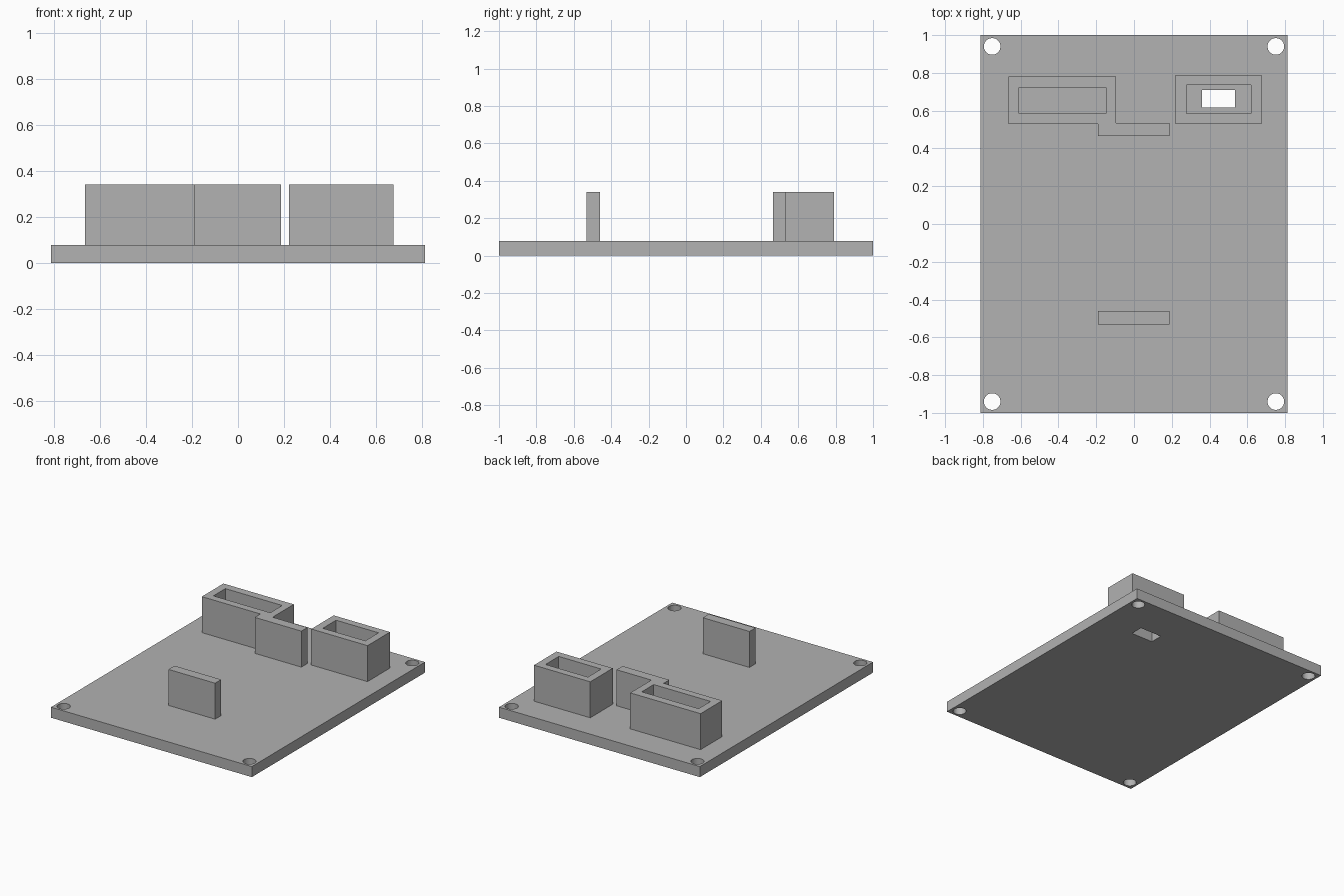
import bpy, bmesh

cube = bpy.data.objects.get("Cube")
if cube:
    bpy.data.objects.remove(cube)

BASE, TOP = 0.077, 0.34

grey = bpy.data.materials.new("plain_grey")
grey.use_nodes = True
colour = (0.445, 0.445, 0.445, 1)
grey.diffuse_color = colour
grey.node_tree.nodes["Principled BSDF"].inputs["Base Color"].default_value = colour


def prism(name, outline, z0, z1):
    """Extrude a counter-clockwise outline from z0 up to z1."""
    bm = bmesh.new()
    face = bm.faces.new([bm.verts.new((x, y, z0)) for x, y in outline])
    result = bmesh.ops.extrude_face_region(bm, geom=[face], use_keep_orig=True)
    verts = [g for g in result["geom"] if isinstance(g, bmesh.types.BMVert)]
    bmesh.ops.translate(bm, verts=verts, vec=(0, 0, z1 - z0))
    bmesh.ops.recalc_face_normals(bm, faces=bm.faces)
    mesh = bpy.data.meshes.new(name)
    bm.to_mesh(mesh)
    bm.free()
    mesh.materials.append(grey)
    obj = bpy.data.objects.new(name, mesh)
    bpy.context.collection.objects.link(obj)
    return obj


def rect(x0, x1, y0, y1):
    return [(x0, y0), (x1, y0), (x1, y1), (x0, y1)]


def cut(obj, cutter):
    """Subtract the cutter, then discard it."""
    mod = obj.modifiers.new("cut", "BOOLEAN")
    mod.operation, mod.solver, mod.object = "DIFFERENCE", "EXACT", cutter
    bpy.context.view_layer.objects.active = obj
    bpy.ops.object.modifier_apply(modifier=mod.name)
    bpy.data.objects.remove(cutter)


def open_bottom(obj):
    """Remove the hidden face that rests on the plate."""
    bm = bmesh.new()
    bm.from_mesh(obj.data)
    bm.normal_update()
    low = [f for f in bm.faces if f.normal.z < -0.9]
    bmesh.ops.delete(bm, geom=low, context="FACES")
    bm.to_mesh(obj.data)
    bm.free()


# Base plate with corner screw holes and a cable slot
plate = prism("base_plate", rect(-0.812, 0.812, -1, 1), 0, BASE)
for sx in (-1, 1):
    for sy in (-1, 1):
        bpy.ops.mesh.primitive_cylinder_add(
            vertices=48, radius=0.044, depth=1, location=(sx * 0.751, sy * 0.94, 0))
        cut(plate, bpy.context.object)
cut(plate, prism("slot_cutter", rect(0.36, 0.534, 0.616, 0.71), -1, 1))

# Wide housing joined to the rear support wall
wide = prism("wide_housing_and_rear_wall", [
    (-0.664, 0.53), (-0.19, 0.53), (-0.19, 0.465), (0.187, 0.465),
    (0.187, 0.535), (-0.095, 0.535), (-0.095, 0.78), (-0.664, 0.78)], BASE, TOP)
cut(wide, prism("wide_pocket_cutter", rect(-0.608, -0.148, 0.584, 0.722), -1, 1))

# Narrow housing around the slot
narrow = prism("narrow_housing", rect(0.221, 0.676, 0.53, 0.79), BASE, TOP)
cut(narrow, prism("narrow_pocket_cutter", rect(0.277, 0.62, 0.584, 0.737), -1, 1))

# Free-standing front support wall
wall = prism("front_wall", rect(-0.19, 0.187, -0.531, -0.461), BASE, TOP)

for part in (wide, narrow, wall):
    open_bottom(part)
